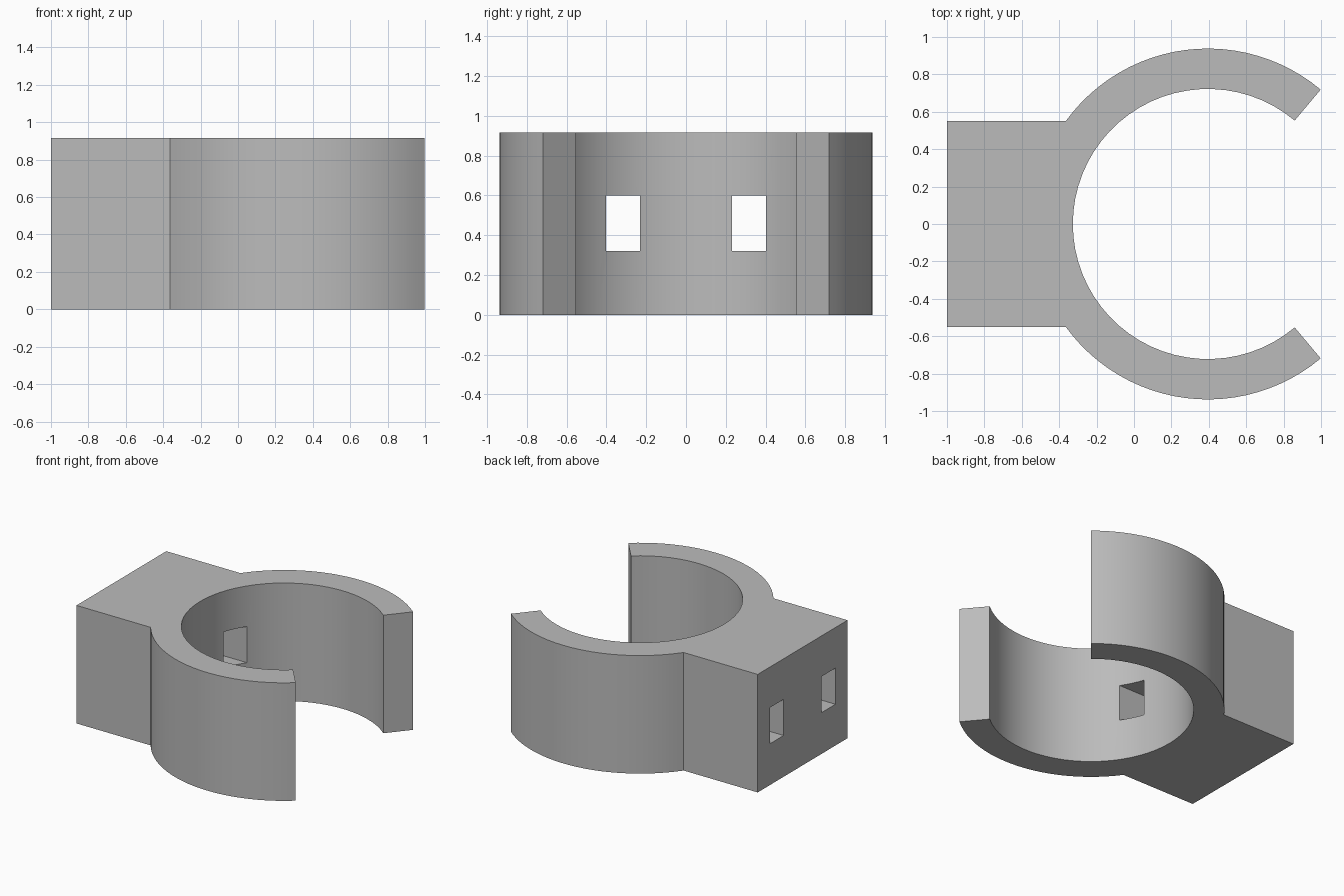
import bpy, bmesh
from math import sin, cos, asin, pi, radians

cube = bpy.data.objects.get("Cube")
if cube:
    bpy.data.objects.remove(cube, do_unlink=True)

HEIGHT = 0.915
CENTRE_X = 0.395
OUTER, INNER = 0.938, 0.722
BLOCK_HALF = 0.55
GAP = radians(50)          # half of the open mouth, measured from +x
STEPS = 48

grey = bpy.data.materials.new("plain grey")
grey.use_nodes = True
colour = (0.5, 0.5, 0.5, 1)
grey.diffuse_color = colour
grey.node_tree.nodes["Principled BSDF"].inputs["Base Color"].default_value = colour


def arc(radius, start, end, steps):
    angles = [start + (end - start) * i / steps for i in range(steps + 1)]
    return [(CENTRE_X + radius * cos(a), radius * sin(a)) for a in angles]


def extrude_outline(name, outline, bottom, top):
    """Solid prism from an outline seen from above."""
    bm = bmesh.new()
    face = bm.faces.new([bm.verts.new((x, y, bottom)) for x, y in outline])
    grown = bmesh.ops.extrude_face_region(bm, geom=[face])["geom"]
    verts = [g for g in grown if isinstance(g, bmesh.types.BMVert)]
    bmesh.ops.translate(bm, verts=verts, vec=(0, 0, top - bottom))
    bmesh.ops.recalc_face_normals(bm, faces=bm.faces)
    mesh = bpy.data.meshes.new(name)
    bm.to_mesh(mesh)
    bm.free()
    mesh.materials.append(grey)
    obj = bpy.data.objects.new(name, mesh)
    bpy.context.collection.objects.link(obj)
    return obj


# Open ring clip and mounting block in one outline
joint = pi - asin(BLOCK_HALF / OUTER)
outline = arc(OUTER, GAP, joint, STEPS // 2)
outline += [(-1, BLOCK_HALF), (-1, -BLOCK_HALF)]
outline += arc(OUTER, -joint, -GAP, STEPS // 2)
outline += arc(INNER, -GAP, GAP - 2 * pi, STEPS).copy()
clip = extrude_outline("clip_body", outline, 0, HEIGHT)

# Two strap slots running through the block into the ring
for side in (-1, 1):
    ys = (side * 0.232, side * 0.402)
    slot = extrude_outline("slot_cutter", [(-1.2, ys[0]), (0.1, ys[0]), (0.1, ys[1]), (-1.2, ys[1])], 0.32, 0.60)
    cut = clip.modifiers.new("strap_slot", "BOOLEAN")
    cut.operation = "DIFFERENCE"
    cut.solver = "EXACT"
    cut.object = slot
    bpy.ops.object.select_all(action="DESELECT")
    clip.select_set(True)
    bpy.context.view_layer.objects.active = clip
    bpy.ops.object.modifier_apply(modifier=cut.name)
    bpy.data.objects.remove(slot, do_unlink=True)

bpy.ops.object.shade_smooth_by_angle(angle=radians(30))
